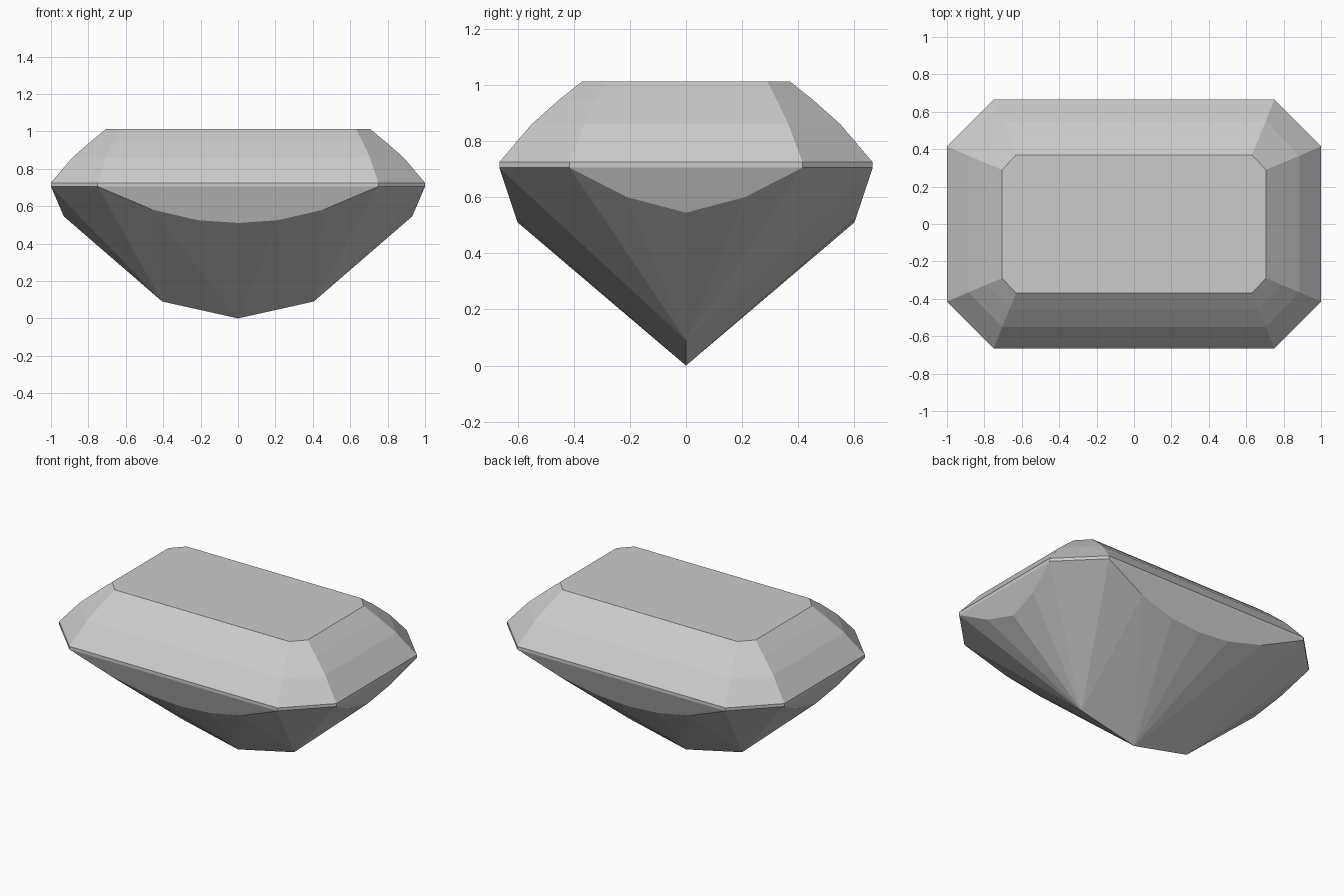
import bpy
import bmesh

cube = bpy.data.objects.get("Cube")
if cube:
    bpy.data.objects.remove(cube, do_unlink=True)

GIRDLE_LOW, GIRDLE_HIGH = 0.705, 0.725

stone = bpy.data.materials.new("pale_grey_stone")
stone.use_nodes = True
stone.diffuse_color = (0.6, 0.6, 0.6, 1)
stone.node_tree.nodes["Principled BSDF"].inputs["Base Color"].default_value = (0.6, 0.6, 0.6, 1)


def octagon(long_x, end_y, side_x, wide_y):
    """Cut-corner rectangle, counter-clockwise from the right end."""
    quarter = [(long_x, end_y), (side_x, wide_y)]
    half = quarter + [(-x, y) for x, y in reversed(quarter)]
    return half + [(-x, -y) for x, y in half]


def finish(bm, name):
    bmesh.ops.recalc_face_normals(bm, faces=bm.faces)
    mesh = bpy.data.meshes.new(name)
    bm.to_mesh(mesh)
    bm.free()
    mesh.materials.append(stone)
    obj = bpy.data.objects.new(name, mesh)
    bpy.context.collection.objects.link(obj)
    return obj


# Crown: girdle band and three steps lofted up to the table
girdle = octagon(1.0, 0.415, 0.75, 0.665)
steps = [
    (girdle, GIRDLE_LOW),
    (girdle, GIRDLE_HIGH),
    (octagon(0.885, 0.365, 0.705, 0.55), 0.86),
    (octagon(0.79, 0.325, 0.667, 0.457), 0.943),
    (octagon(0.705, 0.29, 0.63, 0.37), 1.013),
]
bm = bmesh.new()
rings = [[bm.verts.new((x, y, z)) for x, y in ring] for ring, z in steps]
for low, high in zip(rings, rings[1:]):
    for i in range(8):
        j = (i + 1) % 8
        bm.faces.new((low[i], low[j], high[j], high[i]))
bm.faces.new(rings[-1])
finish(bm, "crown")

# Pavilion: scalloped side and end facets with fans running to the keel
points = {(x, y, GIRDLE_LOW) for x, y in girdle}
for s in (-1, 1):
    for x, z in ((0, 0.51), (0.215, 0.525), (0.46, 0.582)):
        y = 0.665 - (GIRDLE_LOW - z) / 3
        points |= {(x, s * y, z), (-x, s * y, z)}
    for y, z in ((0, 0.545), (0.21, 0.6)):
        x = 1 - (GIRDLE_LOW - z) * 0.43
        points |= {(s * x, y, z), (s * x, -y, z)}
    points.add((s * 0.405, 0, 0.09))
points.add((0, 0, 0))

bm = bmesh.new()
for p in sorted(points):
    bm.verts.new(p)
bmesh.ops.convex_hull(bm, input=bm.verts[:])
bm.normal_update()
lid = [f for f in bm.faces if all(abs(v.co.z - GIRDLE_LOW) < 1e-4 for v in f.verts)]
bmesh.ops.delete(bm, geom=lid, context="FACES")
bmesh.ops.dissolve_limit(bm, angle_limit=0.01, verts=bm.verts[:], edges=bm.edges[:])
finish(bm, "pavilion")
